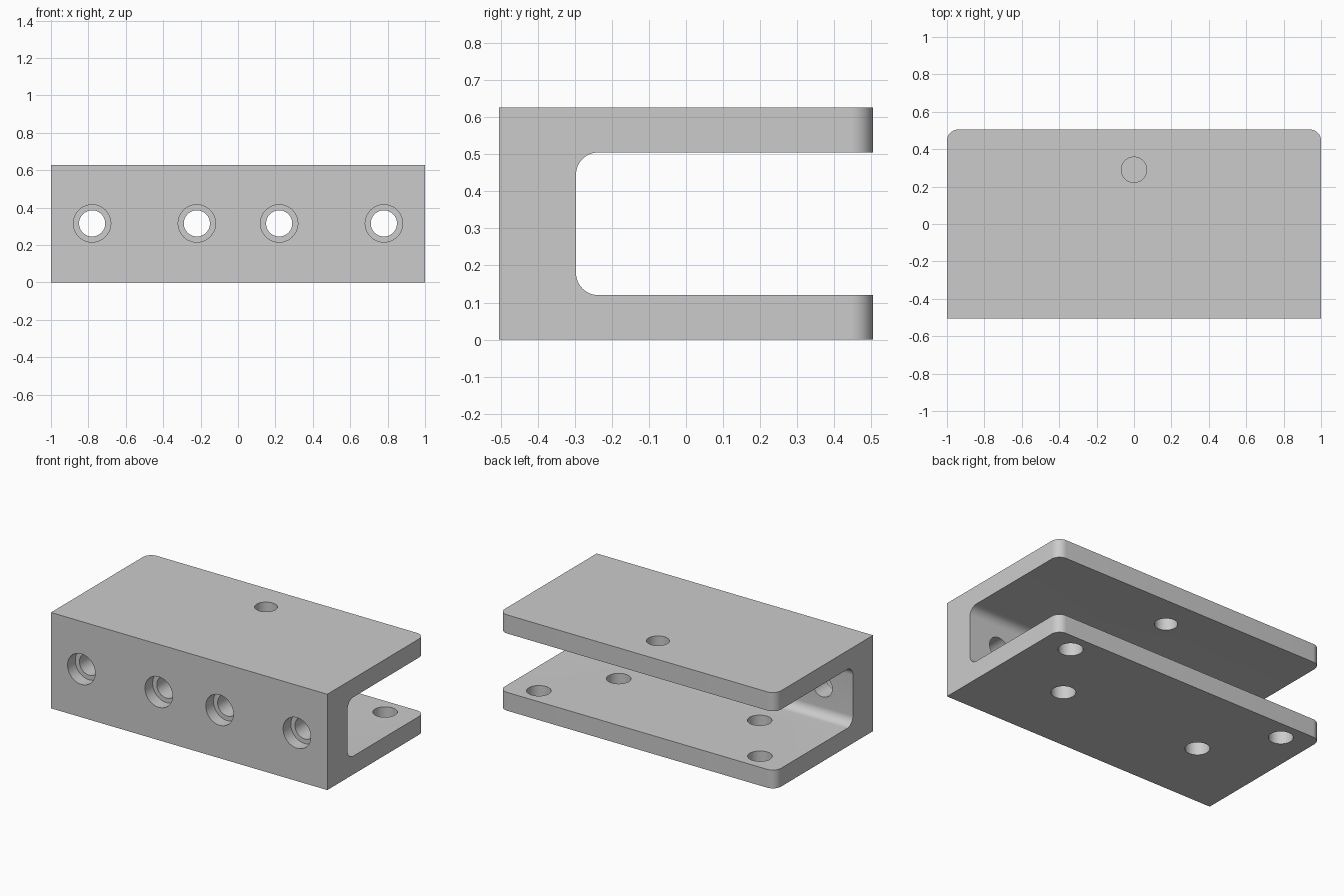
import bpy, bmesh, math
from mathutils import Matrix, Vector

if "Cube" in bpy.data.objects:
    bpy.data.objects.remove(bpy.data.objects["Cube"])

W, D, H = 1.0, 0.505, 0.627            # half width, half depth, height
LOW, HIGH, WALL, R = 0.12, 0.505, -0.297, 0.06

grey = bpy.data.materials.new("plain grey")
grey.diffuse_color = (0.6, 0.6, 0.6, 1)
grey.use_nodes = True
grey.node_tree.nodes["Principled BSDF"].inputs["Base Color"].default_value = grey.diffuse_color


def arc(cy, cz, start, end, n=12):
    return [(cy + R * math.cos(math.radians(start + (end - start) * i / n)),
             cz + R * math.sin(math.radians(start + (end - start) * i / n)))
            for i in range(n + 1)]


def make_object(name, bm):
    bmesh.ops.recalc_face_normals(bm, faces=bm.faces)
    mesh = bpy.data.meshes.new(name)
    bm.to_mesh(mesh)
    bm.free()
    mesh.materials.append(grey)
    obj = bpy.data.objects.new(name, mesh)
    bpy.context.collection.objects.link(obj)
    return obj


# Channel body: C profile with filleted inner corners, extruded along x
profile = ([(-D, 0), (D, 0), (D, LOW)]
           + arc(WALL + R, LOW + R, 270, 180)
           + arc(WALL + R, HIGH - R, 180, 90)
           + [(D, HIGH), (D, H), (-D, H)])
bm = bmesh.new()
face = bm.faces.new([bm.verts.new((-W, y, z)) for y, z in profile])
ext = bmesh.ops.extrude_face_region(bm, geom=[face])
bmesh.ops.translate(bm, vec=(2 * W, 0, 0),
                    verts=[v for v in ext["geom"] if isinstance(v, bmesh.types.BMVert)])
# Round the free corners of both flanges
corners = [e for e in bm.edges
           if all(v.co.y > D - 1e-4 for v in e.verts)
           and abs(e.verts[0].co.x - e.verts[1].co.x) < 1e-4]
bmesh.ops.bevel(bm, geom=corners, offset=R, segments=12, profile=0.5, affect='EDGES')
bracket = make_object("channel_bracket", bm)


def cut(name, holes):
    """Subtract cylinders given as (start, end, radius)."""
    bm = bmesh.new()
    for a, b, r in holes:
        a, b = Vector(a), Vector(b)
        turn = (b - a).to_track_quat('Z', 'Y').to_matrix().to_4x4()
        bmesh.ops.create_cone(bm, cap_ends=True, segments=48, radius1=r, radius2=r,
                              depth=(b - a).length,
                              matrix=Matrix.Translation((a + b) / 2) @ turn)
    cutter = make_object(name, bm)
    cutter.hide_render = True
    mod = bracket.modifiers.new(name, 'BOOLEAN')
    mod.operation, mod.solver, mod.object = 'DIFFERENCE', 'EXACT', cutter
    bpy.context.view_layer.objects.active = bracket
    bpy.ops.object.modifier_apply(modifier=name)
    bpy.data.objects.remove(cutter)


# Holes through the web and both flanges
web_x = (-0.78, -0.22, 0.22, 0.78)
zc = 0.315
holes = [((x, -0.7, zc), (x, -0.1, zc), 0.07) for x in web_x]
holes += [((s * x, y, -0.1), (s * x, y, 0.25), 0.073)
          for s in (-1, 1) for x, y in ((0.80, 0.378), (0.51, -0.033))]
holes.append(((0, 0.29, 0.4), (0, 0.29, 0.8), 0.068))
cut("through_holes", holes)

# Counterbores on the front of the web
cut("counterbores", [((x, -0.7, zc), (x, -D + 0.08, zc), 0.1) for x in web_x])

# Smooth curves, sharp edges
bpy.ops.object.select_all(action='DESELECT')
bracket.select_set(True)
bpy.context.view_layer.objects.active = bracket
bpy.ops.object.shade_smooth_by_angle(angle=math.radians(30))
